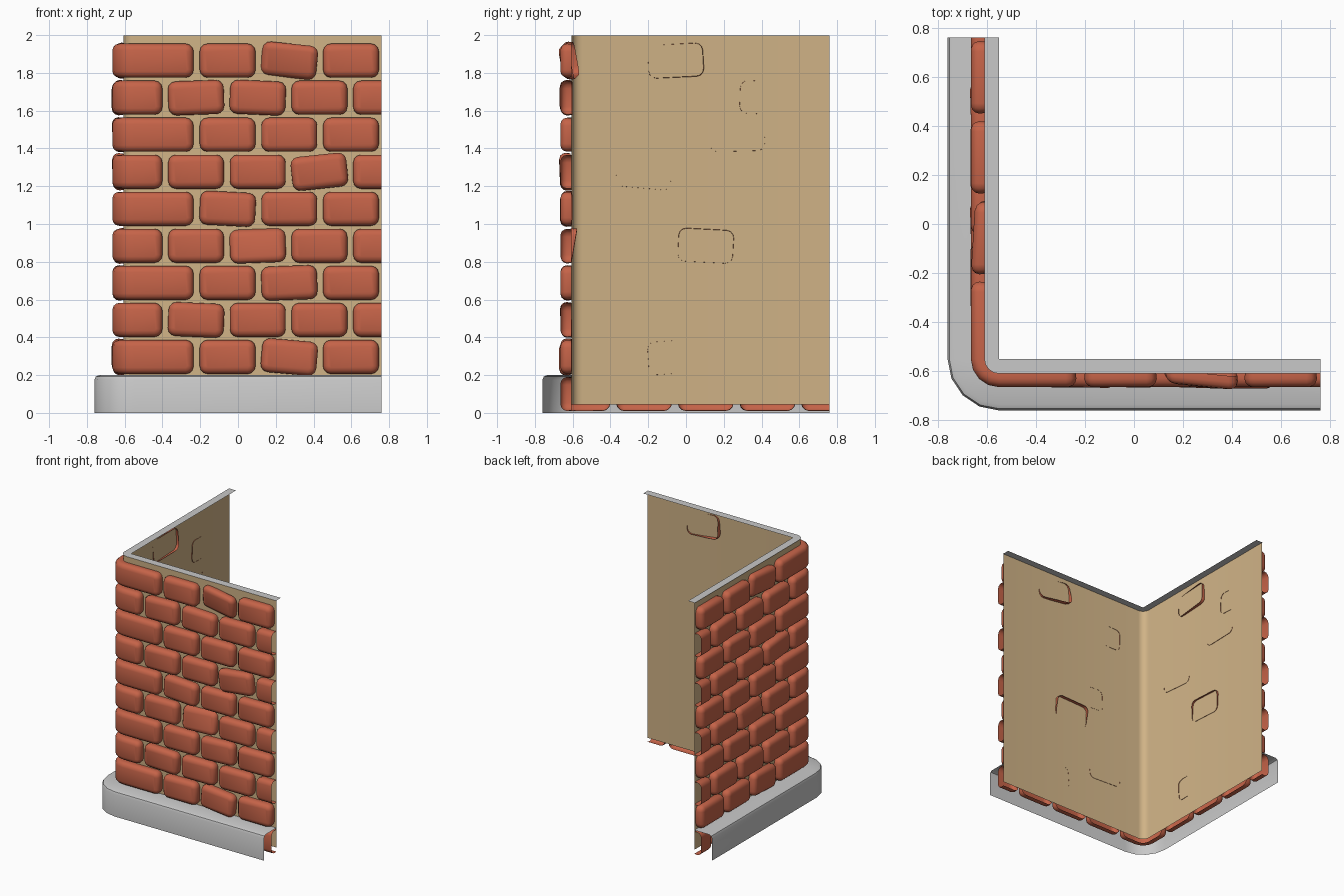
import bpy, bmesh, math

if "Cube" in bpy.data.objects:
    bpy.data.objects.remove(bpy.data.objects["Cube"])

END = 0.76      # open ends of both walls
C = -0.55       # centre of the rounded corner
A = 0.05        # half of the unrolled corner length
D0 = 0.605      # distance of the mortar sheet from the middle


def material(name, rgb):
    m = bpy.data.materials.new(name)
    m.diffuse_color = (*rgb, 1)
    m.use_nodes = True
    m.node_tree.nodes["Principled BSDF"].inputs["Base Color"].default_value = m.diffuse_color
    return m


BRICK = material("brick_red", (0.56, 0.125, 0.065))
MORTAR = material("mortar_tan", (0.63, 0.45, 0.24))
STONE = material("stone_grey", (0.58, 0.58, 0.58))


def wrap(u, d, z):
    """Unrolled position u, outward distance d -> point on the L-shaped wall."""
    if u > A:
        return (C + u - A, -d, z)
    if u < -A:
        return (-d, C - u - A, z)
    t = math.radians(225 + 45 * u / A)
    return (C + (d - C * -1) * math.cos(t), C + (d + C) * math.sin(t), z)


def finish(bm, name, mat, angle=None):
    me = bpy.data.meshes.new(name)
    bm.to_mesh(me)
    bm.free()
    me.materials.append(mat)
    ob = bpy.data.objects.new(name, me)
    bpy.context.collection.objects.link(ob)
    me.shade_smooth()
    if angle:
        bpy.context.view_layer.objects.active = ob
        ob.select_set(True)
        bpy.ops.object.shade_smooth_by_angle(angle=math.radians(angle))
        ob.select_set(False)
    return ob


def sweep(name, profile, mat):
    """Run a (distance, height) profile around the corner."""
    far = END - C + A
    stations = [-far] + [A * k / 2 for k in range(-2, 3)] + [far]
    bm = bmesh.new()
    rows = [[bm.verts.new(wrap(u, d, z)) for d, z in profile] for u in stations]
    for r, s in zip(rows, rows[1:]):
        for k in range(len(profile) - 1):
            bm.faces.new((r[k], s[k], s[k + 1], r[k + 1]))
    bmesh.ops.remove_doubles(bm, verts=bm.verts, dist=1e-5)
    finish(bm, name, mat, 35)


sweep("mortar_wall", [(D0, 0.045), (D0, 1.999)], MORTAR)
sweep("base_trim", [(0.76, 0), (0.76, 0.175), (0.753, 0.192), (0.735, 0.2), (0.605, 0.2)], STONE)
sweep("top_cap", [(0.61, 2.0), (0.55, 2.0)], STONE)


def ring(hw, hh, r):
    """Rounded rectangle outline, counter-clockwise."""
    pts = []
    for q, (sx, sz) in enumerate([(1, 1), (-1, 1), (-1, -1), (1, -1)]):
        for k in range(4):
            t = math.radians(90 * q + 30 * k)
            pts.append((sx * (hw - r) + r * math.cos(t), sz * (hh - r) + r * math.sin(t)))
    return pts


def brick(target, hw, place, cuts=(), clip=None, flip=False):
    """Open-backed rounded brick, mapped onto the wall by place(u, w, z)."""
    bm = bmesh.new()
    loops = []
    for inset, w in [(0.003, 0), (0, 0.025), (0.005, 0.042), (0.016, 0.054), (0.034, 0.06)]:
        loops.append([bm.verts.new((x, w, z))
                      for x, z in ring(hw - inset, 0.09 - inset, max(0.042 - inset, 0.01))])
    n = len(loops[0])
    for b, f in zip(loops, loops[1:]):
        for j in range(n):
            i = (j + 1) % n
            bm.faces.new((b[j], b[i], f[i], f[j]))
    bm.faces.new(loops[-1])

    def slice_at(u, clear=False):
        bmesh.ops.bisect_plane(bm, geom=bm.verts[:] + bm.edges[:] + bm.faces[:], dist=1e-5,
                               plane_co=(u, 0, 0), plane_no=(1, 0, 0), clear_outer=clear)
    for u in cuts:
        slice_at(u)
    if clip is not None:
        slice_at(clip, True)
    new = {v: target.verts.new(place(*v.co)) for v in bm.verts}
    for f in bm.faces:
        vs = [new[v] for v in f.verts]
        target.faces.new(vs[::-1] if flip else vs)
    bm.free()


# Loose bricks: (wall, row, column) -> roll degrees, pitch, yaw, push
LOOSE = {
    ("front", 9, 1): (-6, 0.18, 0.1, -0.012), ("front", 8, 0): (2, 0, 0.03, 0),
    ("front", 8, 1): (-2.5, 0, 0, 0), ("front", 6, 2): (6, 0.04, 0, 0.004),
    ("front", 5, 0): (-3, 0, 0.02, 0), ("front", 4, 1): (2, -0.17, 0, -0.014),
    ("front", 3, 1): (2, 0, 0, 0), ("front", 2, 0): (-2.5, 0.03, 0, 0),
    ("front", 1, 1): (-5, 0, 0.03, 0.003),
    ("left", 9, 0): (3, 0.06, -0.06, -0.012), ("left", 6, 0): (-5, 0.03, 0, 0),
    ("left", 4, 1): (-3, -0.08, 0, -0.01), ("left", 1, 0): (4, 0, 0.03, 0),
    ("left", 7, 1): (1.5, 0.04, 0, 0), ("left", 8, 2): (-2, 0, 0.03, 0),
    ("left", 3, 1): (2, 0, 0, 0),
}

walls = bmesh.new()
HALF = 0.148
for row in range(10):
    zc = 0.1 + 0.1961 * row
    long_row = row % 2 == 1
    # Corner brick bent round the edge
    brick(walls, A + (0.315 if long_row else 0.15),
          lambda u, w, z: wrap(u, D0 + w, zc + z), cuts=[A * k / 2 for k in range(-2, 3)])
    # Straight bricks on both walls
    for wall in ("front", "left"):
        for col in range(3 if long_row else 4):
            mid = (-0.203 if long_row else -0.37) + 0.3265 * col + HALF
            roll, pitch, yaw, push = LOOSE.get((wall, row, col), (0, 0, 0, 0))
            c, s = math.cos(math.radians(roll)), math.sin(math.radians(roll))

            def place(u, w, z):
                a, h = mid + u * c - z * s, zc + u * s + z * c
                d = D0 + w + push + pitch * z + yaw * u
                return (a, -d, h) if wall == "front" else (-d, a, h)
            brick(walls, HALF, place, flip=wall == "left",
                  clip=END - mid if mid + HALF > END else None)
finish(walls, "bricks", BRICK)
